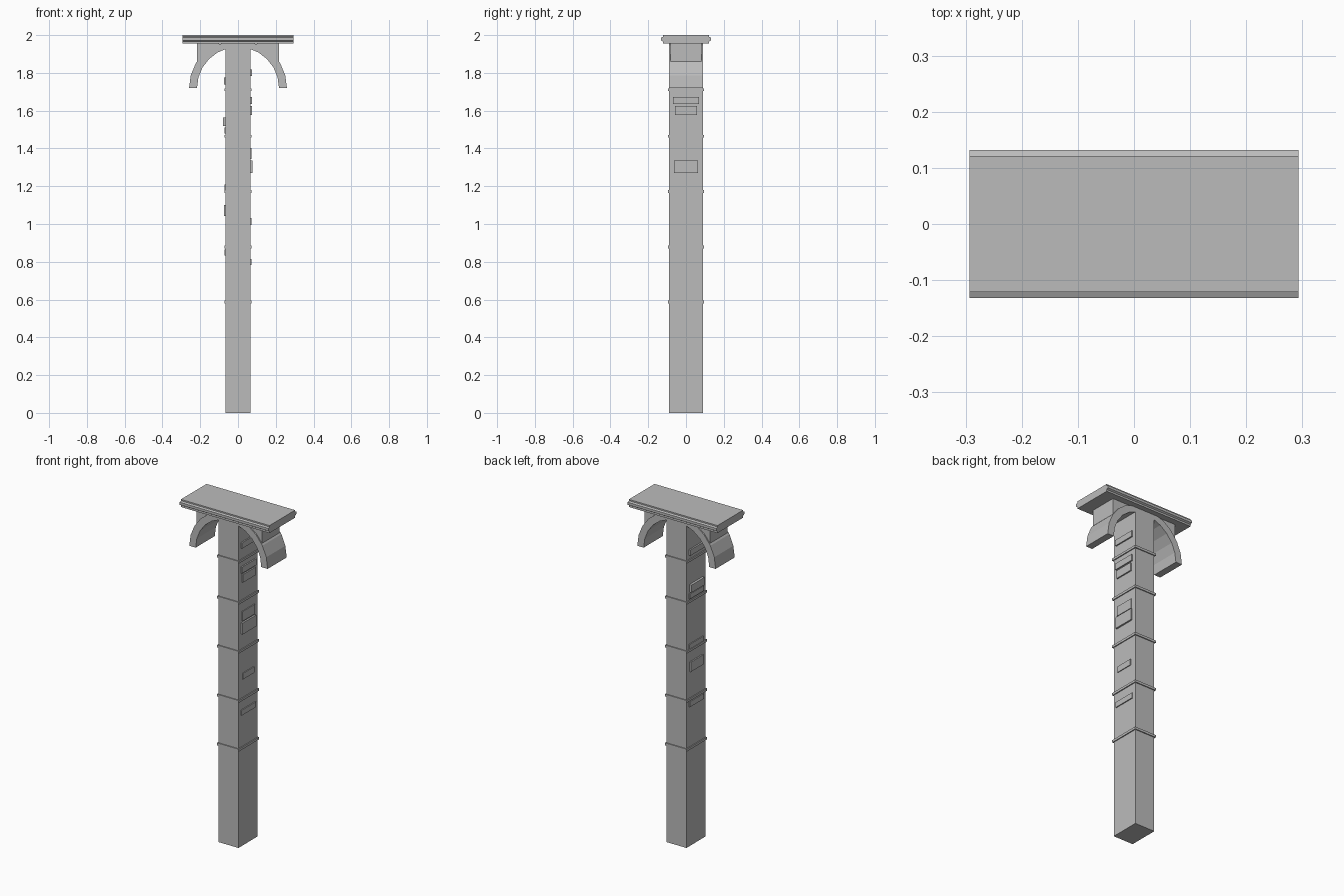
import bpy, bmesh, math

if "Cube" in bpy.data.objects:
    bpy.data.objects.remove(bpy.data.objects["Cube"])

stone = bpy.data.materials.new("grey stone")
stone.use_nodes = True
GREY = (0.5, 0.5, 0.5, 1)
stone.diffuse_color = GREY
stone.node_tree.nodes["Principled BSDF"].inputs["Base Color"].default_value = GREY


def finish(name, bm):
    bmesh.ops.recalc_face_normals(bm, faces=bm.faces[:])
    mesh = bpy.data.meshes.new(name)
    bm.to_mesh(mesh)
    bm.free()
    mesh.materials.append(stone)
    obj = bpy.data.objects.new(name, mesh)
    bpy.context.collection.objects.link(obj)
    return obj


def add_prism(bm, start, end):
    """Solid between two matching outlines."""
    a = [bm.verts.new(p) for p in start]
    b = [bm.verts.new(p) for p in end]
    bm.faces.new(a)
    bm.faces.new(b[::-1])
    for i in range(len(a)):
        j = (i + 1) % len(a)
        bm.faces.new((a[i], b[i], b[j], a[j]))


def box(name, x0, x1, y0, y1, z0, z1):
    bm = bmesh.new()
    outline = [(x0, y0), (x1, y0), (x1, y1), (x0, y1)]
    add_prism(bm, [(x, y, z0) for x, y in outline], [(x, y, z1) for x, y in outline])
    return finish(name, bm)


HX, HY, SLAB_Z = 0.066, 0.09, 1.955

# Column shaft and its thin string courses
box("column", -HX, HX, -HY, HY, 0, SLAB_Z)
for i, z in enumerate((0.587, 0.878, 1.172, 1.465, 1.71)):
    e = 0.006
    box(f"column_band_{i + 1}", -HX - e, HX + e, -HY - e, HY + e, z - 0.007, z + 0.007)

# Cap slab with a projecting moulding along front and back
half = [(0.121, 2.0), (0.121, 1.992), (0.132, 1.987), (0.132, 1.972),
        (0.122, 1.966), (0.122, SLAB_Z)]
profile = half + [(-y, z) for y, z in reversed(half)]
bm = bmesh.new()
add_prism(bm, [(-0.293, y, z) for y, z in profile], [(0.293, y, z) for y, z in profile])
finish("cap_slab", bm)

# Half arches of wedge stones on both sides, with blocks up to the slab
R_IN, R_OUT, SPRING = 0.217, 0.259, 1.72


def arc(radius, degrees):
    a = math.radians(degrees)
    return radius * math.cos(a), SPRING + radius * math.sin(a)


for side, label in ((1, "left"), (-1, "right")):
    bm = bmesh.new()
    for k in range(5):
        a, b = 15 * k, 15 * (k + 1)
        wedge = [arc(R_IN, a), arc(R_OUT, a), arc(R_OUT, b), arc(R_IN, b)]
        wedge = [(x, min(z, SLAB_Z + 0.005)) for x, z in wedge]
        add_prism(bm, [(side * x, -HY, z) for x, z in wedge],
                  [(side * x, HY, z) for x, z in wedge])
    finish(f"{label}_arch", bm)

    spandrel = [(0.217, SLAB_Z), (0.217, 1.845), (0.17, 1.89), (0.1, 1.94), (0.1, SLAB_Z)]
    bm = bmesh.new()
    add_prism(bm, [(side * x, -0.083, z) for x, z in spandrel],
              [(side * x, 0.083, z) for x, z in spandrel])
    finish(f"{label}_spandrel", bm)

# Raised stones on the two sides: centre height, height, half width, projection
stones = {
    1: [(1.80, 0.035, 0.068, 0.008), (1.653, 0.038, 0.068, 0.008), (1.6, 0.048, 0.058, 0.008),
        (1.373, 0.058, 0.058, 0.005), (1.303, 0.068, 0.064, 0.01), (1.013, 0.036, 0.053, 0.005),
        (0.8, 0.032, 0.068, 0.006)],
    -1: [(1.757, 0.035, 0.066, 0.009), (1.542, 0.045, 0.062, 0.014), (1.495, 0.03, 0.066, 0.006),
         (1.195, 0.028, 0.066, 0.005), (1.072, 0.058, 0.06, 0.008), (0.85, 0.032, 0.066, 0.006)],
}
for side, rows in stones.items():
    for i, (z, h, w, out) in enumerate(rows):
        x0, x1 = sorted((side * (HX - 0.01), side * (HX + out)))
        label = "left" if side > 0 else "right"
        box(f"{label}_raised_stone_{i + 1}", x0, x1, -w, w, z - h / 2, z + h / 2)
